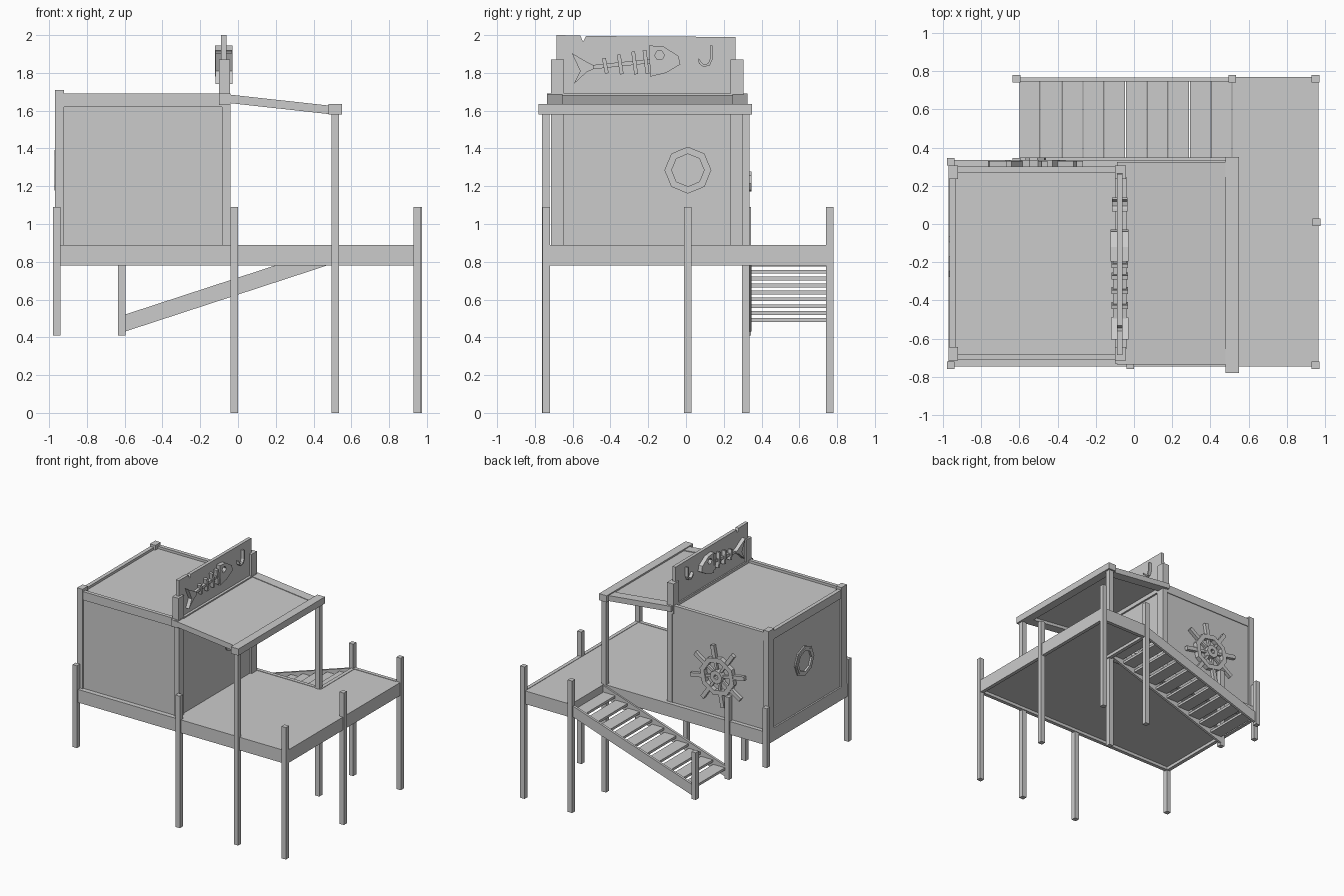
import bpy, bmesh, math
from mathutils import Matrix, Vector

if "Cube" in bpy.data.objects:
    bpy.data.objects.remove(bpy.data.objects["Cube"])

# axis -> matrix sending local (u, v, w) to world, w = extrusion direction
AXES = {
    'X': Matrix(((0, 0, 1), (1, 0, 0), (0, 1, 0))).to_4x4(),    # u=y, v=z
    'Y': Matrix(((1, 0, 0), (0, 0, -1), (0, 1, 0))).to_4x4(),   # u=x, v=z
    'Z': Matrix.Identity(4),                                    # u=x, v=y
}


def box(name, x0, x1, y0, y1, z0, z1):
    bm = bmesh.new()
    bmesh.ops.create_cube(bm, size=1)
    for v in bm.verts:
        v.co = Vector(((x0 + x1) / 2 + v.co.x * (x1 - x0),
                       (y0 + y1) / 2 + v.co.y * (y1 - y0),
                       (z0 + z1) / 2 + v.co.z * (z1 - z0)))
    me = bpy.data.meshes.new(name)
    bm.to_mesh(me)
    bm.free()
    ob = bpy.data.objects.new(name, me)
    bpy.context.collection.objects.link(ob)
    return ob


def plate(name, loops, axis, centre, half):
    """Extrude flat outlines (inner loops become holes) along an axis."""
    cu = bpy.data.curves.new(name, 'CURVE')
    cu.dimensions = '2D'
    cu.fill_mode = 'BOTH'
    cu.extrude = half
    for pts in loops:
        sp = cu.splines.new('POLY')
        sp.points.add(len(pts) - 1)
        for p, (u, v) in zip(sp.points, pts):
            p.co = (u, v, 0, 1)
        sp.use_cyclic_u = True
    ob = bpy.data.objects.new(name, cu)
    ob.matrix_world = Matrix.Translation(centre) @ AXES[axis]
    bpy.context.collection.objects.link(ob)
    bpy.ops.object.select_all(action='DESELECT')
    ob.select_set(True)
    bpy.context.view_layer.objects.active = ob
    bpy.ops.object.convert(target='MESH')
    ob = bpy.context.view_layer.objects.active
    bpy.ops.object.shade_flat()
    return ob


def ngon(r, n=8, turn=0.0, u=0.0, v=0.0):
    return [(u + r * math.cos(turn + i * math.tau / n),
             v + r * math.sin(turn + i * math.tau / n)) for i in range(n)]


def rect_line(u0, v0, u1, v1, w):
    """Thin quad along a 2D segment."""
    d = Vector((u1 - u0, v1 - v0)).normalized() * w / 2
    return [(u0 - d.y, v0 + d.x), (u0 + d.y, v0 - d.x), (u1 + d.y, v1 - d.x), (u1 - d.y, v1 + d.x)]


# L-shaped deck: floor and rim
def deck(i):
    return [(-.97 + i, -.745 + i), (.965 - i, -.745 + i), (.965 - i, .77 - i),
            (.515 + i, .77 - i), (.515 + i, .335 - i), (-.97 + i, .335 - i)]


plate("deck_floor", [deck(.01)], 'Z', (0, 0, .846), .04)
plate("deck_rim", [deck(0), deck(.03)], 'Z', (0, 0, .835), .054)

# Deck posts: x, y, bottom, top
for i, (x, y, z0, z1) in enumerate([
        (-.96, -.74, .41, 1.09), (-.02, -.74, 0, 1.09), (.95, -.74, 0, 1.09),
        (.955, .01, 0, 1.09), (.95, .76, 0, 1.09), (.515, .76, 0, 1.09),
        (-.96, .325, .6, 1.09), (-.615, .76, .41, .8), (-.615, .325, .41, 1.09),
        (.515, -.742, 0, 1.6), (.515, .317, 0, 1.6)]):
    box(f"post_{i}", x - .02, x + .02, y - .02, y + .02, z0, z1)

# Stairs: two stringers and ten treads
slope = .327
for name, y in (("inner_stringer", .338), ("outer_stringer", .757)):
    plate(name, [[(-.6, .43), (.515, .43 + 1.115 * slope), (.515, .52 + 1.115 * slope), (-.6, .52)]],
          'Y', (0, y, 0), .01)
for i in range(10):
    x = -.6 + i * .1115
    z = .49 + (x + .6) * slope
    box(f"stair_tread_{i}", x, x + .108, .345, .75, z - .008, z + .012)

# Hut walls, roof, corner posts and top beams
box("hut_walls", -.957, -.055, -.7, .296, .88, 1.66)
box("hut_roof", -.945, -.06, -.69, .28, 1.65, 1.67)
for n, y0, y1 in (("front", -.715, -.645), ("back", .235, .305)):
    box(n + "_left_corner_post", -.97, -.92, y0, y1, .88, 1.71)
    box(n + "_right_corner_post", -.085, -.04, y0, y1, .88, 1.69)
    box(n + "_sign_post", -.1, -.042, y0, y1, 1.62, 1.87)
box("front_top_beam", -.96, -.06, -.71, -.68, 1.62, 1.69)
box("back_top_beam", -.96, -.06, .27, .302, 1.62, 1.69)
box("left_top_beam", -.967, -.935, -.7, .3, 1.62, 1.69)
box("ridge_beam", -.1, -.04, -.73, .3, 1.63, 1.69)

# Sloping awning with side beams and outer beam
for name, y0, y1, top, low in (("front_awning_beam", -.735, -.655, 1.69, 1.645),
                               ("back_awning_beam", .245, .325, 1.69, 1.645),
                               ("awning_sheet", -.7, .3, 1.685, 1.67)):
    plate(name, [[(-.09, low), (.5, low - .065), (.5, top - .065), (-.09, top)]],
          'Y', (0, (y0 + y1) / 2, 0), (y1 - y0) / 2)
box("awning_outer_beam", .48, .55, -.78, .35, 1.58, 1.635)

# Sign board with a small notch, fish skeleton and hook
SX = -.075
plate("sign_board", [[(-.685, 1.69), (.265, 1.69), (.262, 1.99), (-.53, 1.995), (-.545, 1.965),
                      (-.56, 1.998), (-.685, 2.0)]], 'X', (SX, 0, 0), .014)
plate("fish_head", [[(-.195, 1.945), (-.12, 1.94), (-.04, 1.89), (-.03, 1.845), (-.105, 1.8), (-.19, 1.78)],
                    ngon(.026, 6, 0, -.14, 1.893)], 'X', (SX, 0, 0), .047)
plate("fish_tail", [[(-.605, 1.905), (-.52, 1.855), (-.49, 1.84), (-.49, 1.82), (-.525, 1.805),
                     (-.595, 1.74), (-.56, 1.81)]], 'X', (SX, 0, 0), .045)
plate("fish_spine", [rect_line(-.5, 1.83, -.19, 1.862, .022)], 'X', (SX, 0, 0), .035)
for i, (y, h) in enumerate([(-.427, .04), (-.348, .052), (-.272, .06), (-.212, .062)]):
    z = 1.838 + (y + .42) * .1
    plate(f"fish_rib_{i}", [rect_line(y + .008, z - h, y - .008, z + h, .02)], 'X', (SX, 0, 0), .044)
plate("sign_hook", [[(.14, 1.945), (.14, 1.87), (.125, 1.838), (.09, 1.832), (.068, 1.85), (.065, 1.88),
                     (.08, 1.858), (.095, 1.845), (.117, 1.85), (.127, 1.875), (.127, 1.945)]],
      'X', (SX, 0, 0), .04)

# Octagonal portholes on the side walls
for name, x, y, side in (("right_porthole", -.055, .01, 1), ("left_porthole", -.957, -.17, -1)):
    plate(name + "_frame", [ngon(.124), ngon(.088)], 'X', (x, y, 1.285), .01)
    plate(name + "_lip", [ngon(.108), ngon(.086)], 'X', (x + side * .004, y, 1.285), .011)

# Ship wheel on the back wall
WC, turn = Vector((-.515, .316, 1.225)), math.radians(-11)
plate("wheel_rim", [ngon(.16, 8, turn + math.pi / 8), ngon(.12, 8, turn + math.pi / 8)], 'Y', WC, .018)
plate("wheel_hub", [ngon(.055, 8, turn), ngon(.02, 8, turn)], 'Y', WC, .031)
for i in range(8):
    a = turn + i * math.pi / 4
    c, s = math.cos(a), math.sin(a)
    plate(f"wheel_spoke_{i}", [rect_line(.04 * c, .04 * s, .13 * c, .13 * s, .02)], 'Y', WC, .01)
    plate(f"wheel_handle_{i}", [rect_line(.14 * c, .14 * s, .25 * c, .25 * s, .032)], 'Y', WC, .014)
